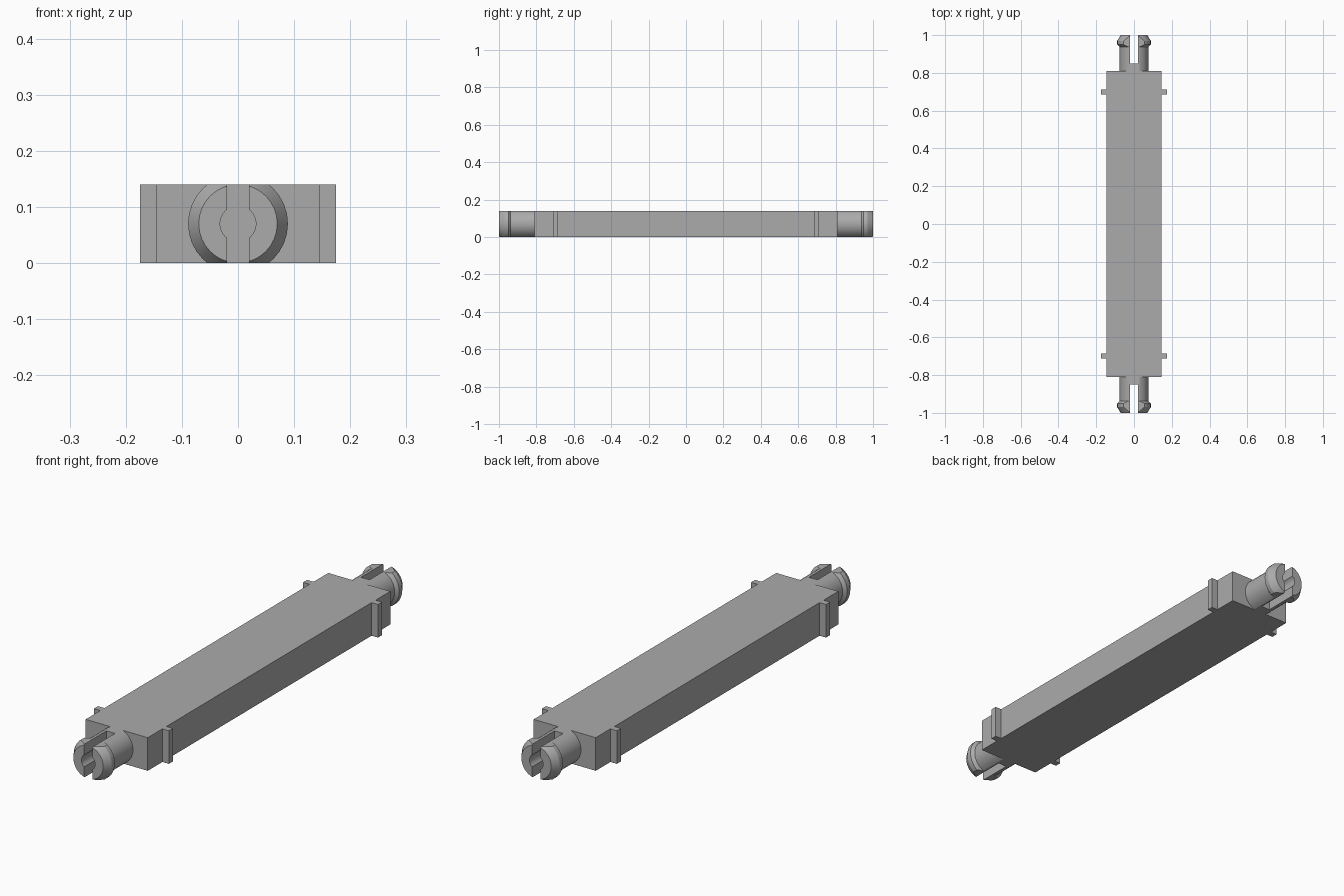
import bpy, bmesh, math
from mathutils import Matrix

cube = bpy.data.objects.get("Cube")
if cube:
    bpy.data.objects.remove(cube, do_unlink=True)

HEIGHT, HALF_SLOT, SEGMENTS = 0.14, 0.02, 32

grey = bpy.data.materials.new("light grey")
grey.use_nodes = True
colour = (0.41, 0.41, 0.41, 1)
grey.diffuse_color = colour
grey.node_tree.nodes["Principled BSDF"].inputs["Base Color"].default_value = colour


def add_object(name, bm, mirror=(False, False), smooth=False):
    bmesh.ops.recalc_face_normals(bm, faces=bm.faces)
    mesh = bpy.data.meshes.new(name)
    bm.to_mesh(mesh)
    bm.free()
    mesh.materials.append(grey)
    obj = bpy.data.objects.new(name, mesh)
    bpy.context.collection.objects.link(obj)
    if smooth:
        bpy.ops.object.select_all(action='DESELECT')
        obj.select_set(True)
        bpy.context.view_layer.objects.active = obj
        bpy.ops.object.shade_smooth_by_angle(angle=math.radians(25))
    if any(mirror):
        mod = obj.modifiers.new("Mirror", 'MIRROR')
        mod.use_axis = (mirror[0], mirror[1], False)
        mod.use_mirror_merge = False
    return obj


def box(name, x, y, mirror=(False, False)):
    bm = bmesh.new()
    size = (x[1] - x[0], y[1] - y[0], HEIGHT)
    centre = (sum(x) / 2, sum(y) / 2, HEIGHT / 2)
    bmesh.ops.create_cube(bm, size=1, matrix=Matrix.Translation(centre) @ Matrix.Diagonal((*size, 1)))
    return add_object(name, bm, mirror)


def cut(bm, point, normal):
    """Remove everything on the normal side and cap the opening."""
    geom = bm.verts[:] + bm.edges[:] + bm.faces[:]
    bmesh.ops.bisect_plane(bm, geom=geom, plane_co=point, plane_no=normal, clear_outer=True)
    bmesh.ops.holes_fill(bm, edges=[e for e in bm.edges if e.is_boundary], sides=0)


def lathe(profile, closed):
    """Turn a (radius, y) profile around the pin axis, flattened top and bottom."""
    bm = bmesh.new()
    verts = [bm.verts.new((r, y, HEIGHT / 2)) for r, y in profile]
    pairs = list(zip(verts, verts[1:]))
    if closed:
        pairs.append((verts[-1], verts[0]))
    edges = [bm.edges.new(p) for p in pairs]
    bmesh.ops.spin(bm, geom=verts + edges, cent=(0, 0, HEIGHT / 2), axis=(0, 1, 0),
                   angle=math.tau, steps=SEGMENTS, use_merge=True)
    bmesh.ops.remove_doubles(bm, verts=bm.verts, dist=1e-5)
    return bm


def flatten(bm):
    cut(bm, (0, 0, HEIGHT), (0, 0, 1))
    cut(bm, (0, 0, 0), (0, 0, -1))


# Beam body and the four side ribs
box("body", (-0.145, 0.145), (-0.81, 0.81))
box("side_ribs", (0.14, 0.175), (0.685, 0.712), (True, True))

# Solid root of each end pin
root = lathe([(0, 0.80), (0.076, 0.80), (0.076, 0.85), (0, 0.85)], False)
flatten(root)
add_object("pin_roots", root, (False, True), True)

# Split hollow prongs with a flared, chamfered lip
prong = lathe([(0.032, 0.85), (0.076, 0.85), (0.076, 0.938), (0.089, 0.95),
               (0.089, 0.97), (0.070, 1.0), (0.032, 1.0)], True)
cut(prong, (HALF_SLOT, 0, 0), (-1, 0, 0))
flatten(prong)
add_object("pin_prongs", prong, (True, True), True)
